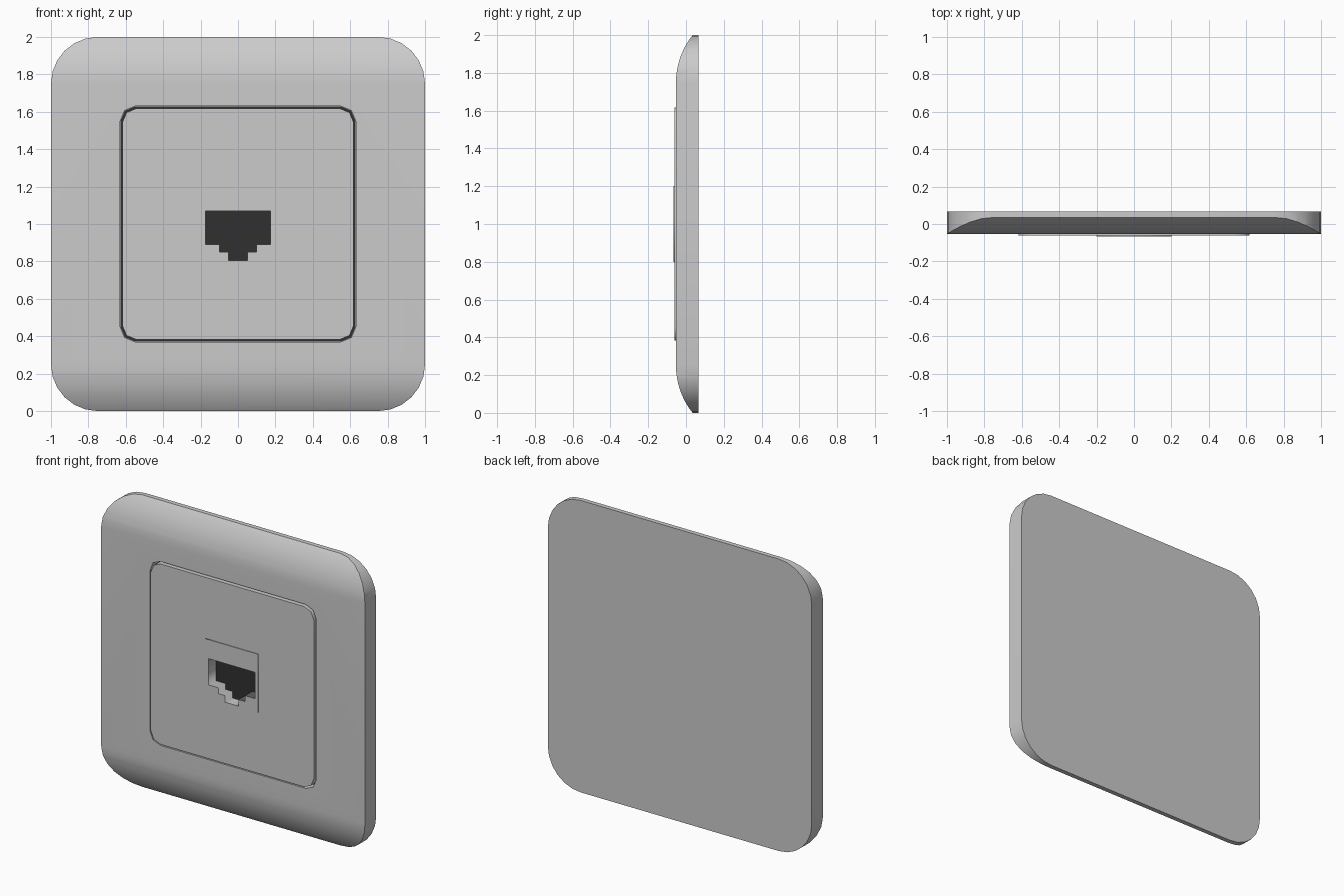
import bpy, bmesh, math
from mathutils import Matrix

if "Cube" in bpy.data.objects:
    bpy.data.objects.remove(bpy.data.objects["Cube"])


def rounded_square(half, r, seg):
    """Outline in x/z, centred on z = 1."""
    pts = []
    for i, (sx, sz) in enumerate([(1, 1), (-1, 1), (-1, -1), (1, -1)]):
        for k in range(seg + 1):
            a = math.pi / 2 * (i + k / seg)
            pts.append((sx * (half - r) + r * math.cos(a),
                        1 + sz * (half - r) + r * math.sin(a)))
    return pts


def square(half):
    return [(half, 1 + half), (-half, 1 + half), (-half, 1 - half), (half, 1 - half)]


def prism(name, loops, lo, hi, sideways=False, color=None):
    """Extrude outlines (the first outer, others holes) along y, or x if sideways."""
    cu = bpy.data.curves.new(name, 'CURVE')
    cu.dimensions = '2D'
    cu.fill_mode = 'BOTH'
    cu.extrude = (hi - lo) / 2
    for loop in loops:
        sp = cu.splines.new('POLY')
        sp.points.add(len(loop) - 1)
        for p, (u, v) in zip(sp.points, loop):
            p.co = (u, v, 0, 1)
        sp.use_cyclic_u = True
    ob = bpy.data.objects.new(name, cu)
    bpy.context.collection.objects.link(ob)
    select(ob)
    bpy.ops.object.convert(target='MESH')
    ob = bpy.context.object
    mid = (lo + hi) / 2
    if sideways:
        m = Matrix(((0, 0, 1, mid), (1, 0, 0, 0), (0, 1, 0, 0), (0, 0, 0, 1)))
    else:
        m = Matrix(((1, 0, 0, 0), (0, 0, -1, mid), (0, 1, 0, 0), (0, 0, 0, 1)))
    bm = bmesh.new()
    bm.from_mesh(ob.data)
    bm.transform(m)
    bmesh.ops.remove_doubles(bm, verts=bm.verts, dist=1e-5)
    bmesh.ops.recalc_face_normals(bm, faces=bm.faces)
    bm.to_mesh(ob.data)
    bm.free()
    if color:
        mat = bpy.data.materials.new(name)
        mat.diffuse_color = (*color, 1)
        mat.use_nodes = True
        mat.node_tree.nodes["Principled BSDF"].inputs["Base Color"].default_value = mat.diffuse_color
        ob.data.materials.clear()
        ob.data.materials.append(mat)
    return ob


def select(ob):
    bpy.ops.object.select_all(action='DESELECT')
    ob.select_set(True)
    bpy.context.view_layer.objects.active = ob


def cut(ob, tool, op):
    mod = ob.modifiers.new(op, 'BOOLEAN')
    mod.operation, mod.object, mod.solver = op, tool, 'EXACT'
    select(ob)
    bpy.ops.object.modifier_apply(modifier=mod.name)
    bpy.data.objects.remove(tool)


BACK, FRONT, FLOOR = 0.067, -0.053, 0.01

# Frame: bowed top and bottom, rounded corners, shallow pocket in front
R, run = 0.399, 0.25
arc = []
for k in range(9):
    d = run * k / 8
    arc.append((FRONT + R - math.sqrt(R * R - d * d), 2 - run + d))
profile = [(BACK, 0)] + [(y, 2 - z) for y, z in reversed(arc)] + arc + [(BACK, 2)]
frame = prism("wall_frame", [profile], -1.1, 1.1, sideways=True)
cut(frame, prism("corner_cutter", [rounded_square(1, 0.25, 6)], -0.3, 0.3), 'INTERSECT')
cut(frame, prism("pocket_cutter", [rounded_square(0.63, 0.08, 2)], -0.3, FLOOR + 0.005), 'DIFFERENCE')
select(frame)
bpy.ops.object.shade_smooth_by_angle(angle=math.radians(30))

# Dark floor seen through the gap and the socket
prism("recess_floor", [rounded_square(0.629, 0.08, 2)], FLOOR, FLOOR + 0.005, color=(0.03, 0.03, 0.03))

# Centre plate with a square window
prism("centre_plate", [rounded_square(0.618, 0.075, 2), square(0.2)], -0.062, FLOOR)

# Socket module with stepped opening
right = [(0.175, 1.07), (0.175, 0.89), (0.1, 0.89), (0.1, 0.85), (0.05, 0.85), (0.05, 0.805)]
opening = right + [(-x, z) for x, z in reversed(right)]
prism("socket_module", [square(0.2), opening], -0.067, FLOOR, color=(0.6, 0.6, 0.6))
